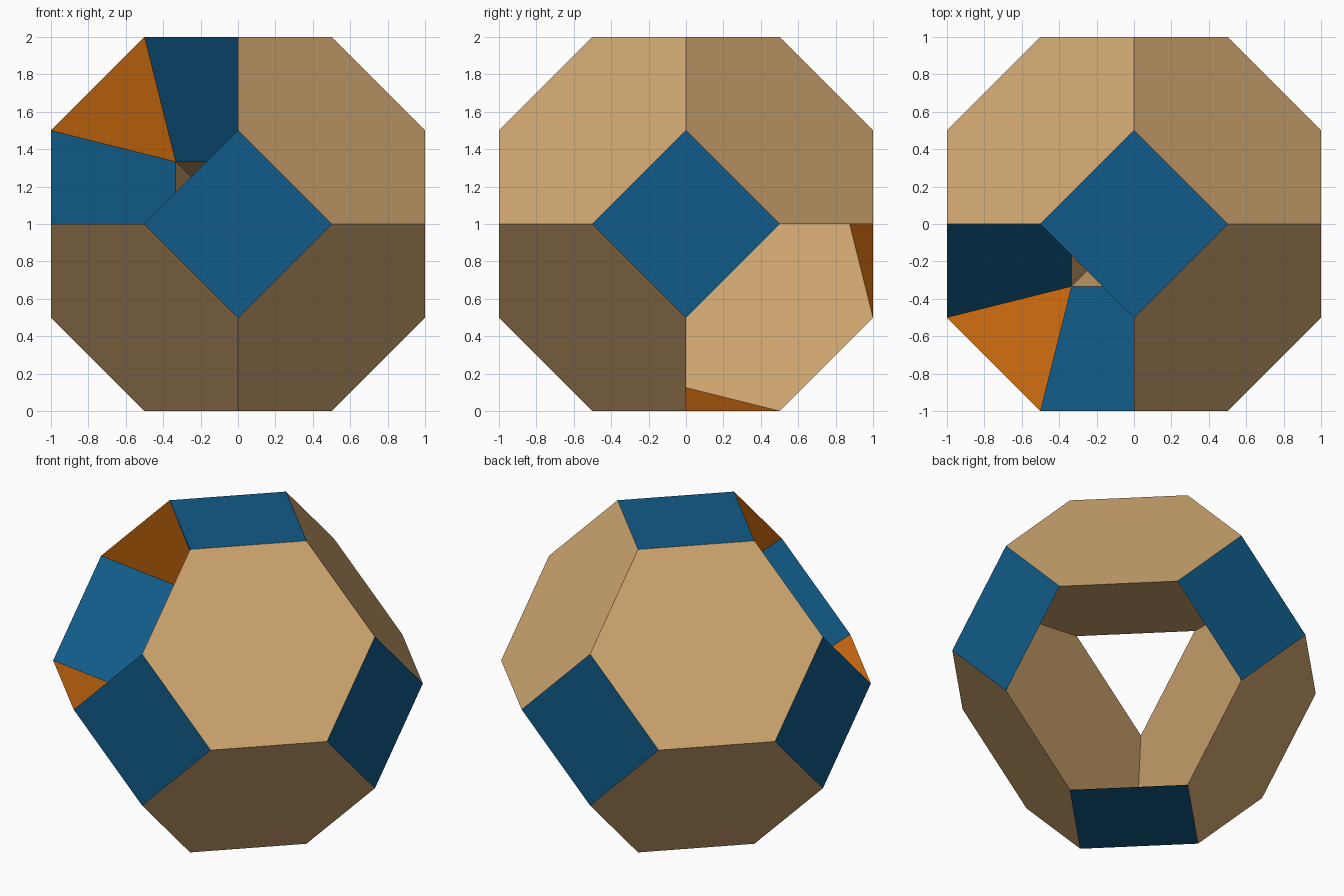
import bpy, bmesh
from itertools import product
from mathutils import Vector

cube = bpy.data.objects.get("Cube")
if cube:
    bpy.data.objects.remove(cube, do_unlink=True)


def make_material(name, rgb):
    mat = bpy.data.materials.new(name)
    mat.use_nodes = True
    mat.diffuse_color = (*rgb, 1)
    bsdf = mat.node_tree.nodes["Principled BSDF"]
    bsdf.inputs["Base Color"].default_value = (*rgb, 1)
    bsdf.inputs["Roughness"].default_value = 0.8
    return mat


TAN, BLUE, ORANGE = range(3)
materials = [make_material("tan", (0.64, 0.39, 0.165)),
             make_material("blue", (0.0055, 0.105, 0.25)),
             make_material("orange", (0.62, 0.15, 0.005))]

bm = bmesh.new()


def add_face(points, colour):
    # z is flipped so that the tunnel runs along the (1, 1, 1) diagonal
    face = bm.faces.new([bm.verts.new((x, y, 1 - z)) for x, y, z in points])
    face.material_index = colour


def add_three(points, colour):
    # Repeat a face around the diagonal by cycling the coordinates
    for k in range(3):
        add_face([p[k:] + p[:k] for p in points], colour)


# Outer hexagons, one per octant, leaving the two tunnel mouths open
for a, b, c in product((-1, 1), repeat=3):
    if not a == b == c:
        h = 0.5
        add_face([(a, h * b, 0), (h * a, b, 0), (0, b, h * c),
                  (0, h * b, c), (h * a, 0, c), (a, 0, h * c)], TAN)

# Outer squares, one at each end of each axis
for s in (-1, 1):
    add_three([(s, 0.5, 0), (s, 0, 0.5), (s, -0.5, 0), (s, 0, -0.5)], BLUE)

# Narrowing funnel from the upper mouth to the small triangular opening
t, u = 1 / 3, 1 / 6
add_three([(-0.5, 0, -1), (0, -0.5, -1), (u, -t, -t), (-t, u, -t)], BLUE)
add_three([(-1, 0, -0.5), (-0.5, 0, -1), (-t, u, -t)], ORANGE)

# Wide chamber from the triangular opening to the lower mouth
add_three([(0, 1, 0.5), (0, 0.5, 1), (-u, -u, 5 * u),
           (-t, -t, u), (-t, u, -t), (-u, 5 * u, -u)], TAN)
add_three([(0.5, 1, 0), (0, 1, 0.5), (-u, 5 * u, -u)], ORANGE)

# Weld the faces into one closed solid
bmesh.ops.remove_doubles(bm, verts=bm.verts[:], dist=0.001)
bmesh.ops.recalc_face_normals(bm, faces=bm.faces[:])
if bm.calc_volume(signed=True) < 0:
    bmesh.ops.reverse_faces(bm, faces=bm.faces[:])

mesh = bpy.data.meshes.new("tunnelled_polyhedron")
bm.to_mesh(mesh)
bm.free()
for mat in materials:
    mesh.materials.append(mat)
solid = bpy.data.objects.new("tunnelled_polyhedron", mesh)
bpy.context.collection.objects.link(solid)
